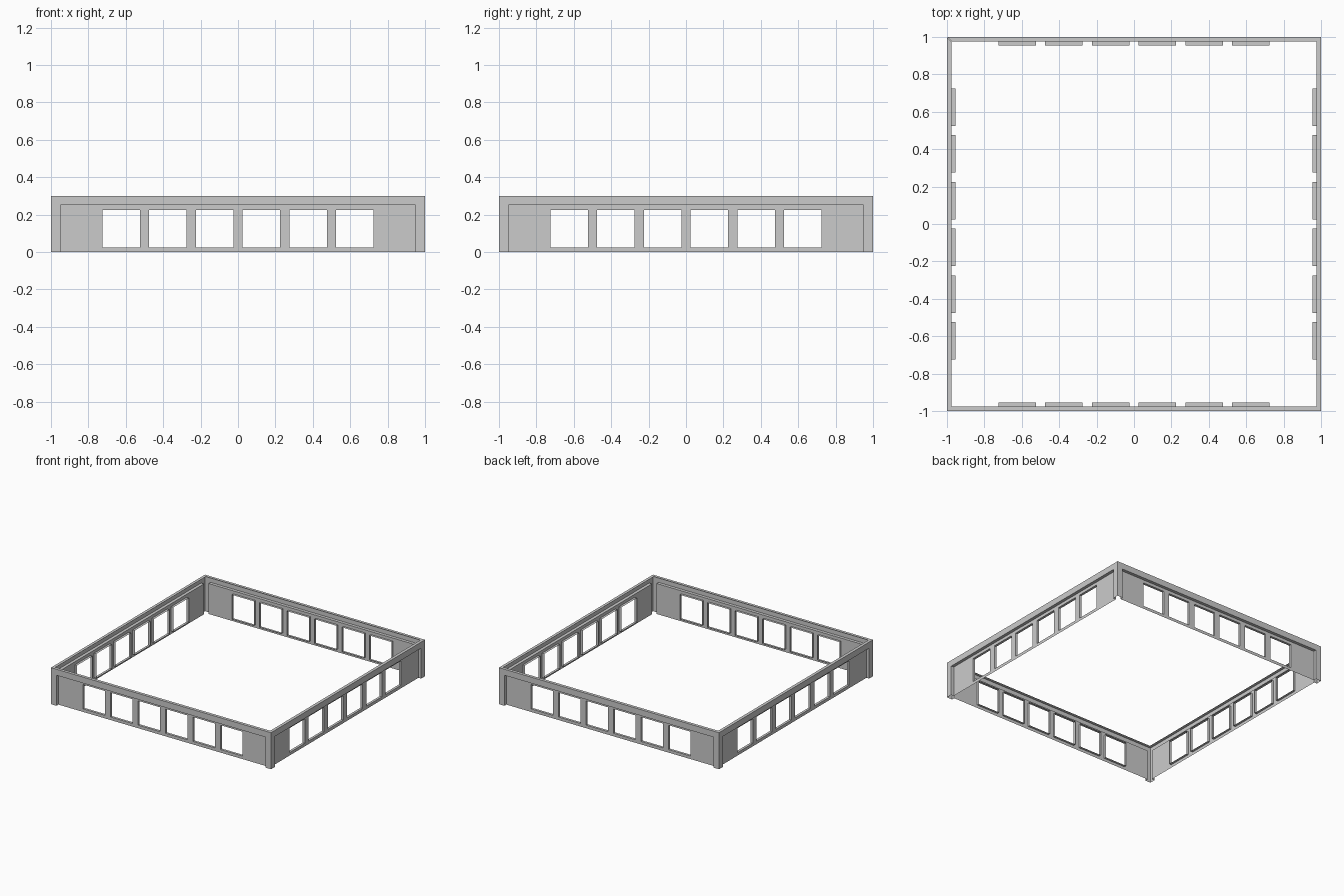
import bpy, bmesh, math
from mathutils import Matrix

if "Cube" in bpy.data.objects:
    bpy.data.objects.remove(bpy.data.objects["Cube"])

H, BAND, POST = 0.30, 0.25, 0.95        # total height, underside of band, inner edge of posts
OUT, PANEL, REVEAL = -1.0, -0.975, -0.955  # depth planes of the front wall
WIN_W, WIN_Z0, WIN_Z1 = 0.20, 0.025, 0.225
CENTRES = [-0.625 + 0.25 * i for i in range(6)]


def quad(bm, *pts):
    bm.faces.new([bm.verts.new(p) for p in pts])


def front_rect(bm, x0, x1, z0, z1, y):
    quad(bm, (x0, y, z0), (x1, y, z0), (x1, y, z1), (x0, y, z1))


def sweep_y(bm, path, y0, y1):
    """Extrude an (x, z) polyline in depth."""
    for (xa, za), (xb, zb) in zip(path, path[1:]):
        quad(bm, (xa, y0, za), (xa, y1, za), (xb, y1, zb), (xb, y0, zb))


def finish(name, bm, angle):
    bmesh.ops.remove_doubles(bm, verts=bm.verts, dist=1e-5)
    bm.transform(Matrix.Rotation(angle, 4, 'Z'))
    me = bpy.data.meshes.new(name)
    bm.to_mesh(me)
    bm.free()
    bpy.context.collection.objects.link(bpy.data.objects.new(name, me))


def surround(name, angle):
    """Corner posts, top band, their returns and the mitred rim."""
    bm = bmesh.new()
    for x0, x1 in ((-1, -POST), (POST, 1)):
        front_rect(bm, x0, x1, 0, BAND, OUT)
        front_rect(bm, x0, x1, BAND, H, OUT)
    front_rect(bm, -POST, POST, BAND, H, OUT)
    sweep_y(bm, [(-POST, 0), (-POST, BAND), (POST, BAND), (POST, 0)], OUT, PANEL)
    quad(bm, (-1, OUT, H), (1, OUT, H), (-PANEL, PANEL, H), (PANEL, PANEL, H))
    finish(name, bm, angle)


def window_panel(name, angle):
    """Recessed panel with six openings and reveals projecting inward."""
    bm = bmesh.new()
    xs = [-POST]
    for c in CENTRES:
        xs += [c - WIN_W / 2, c + WIN_W / 2]
    xs.append(POST)
    zs = [0, WIN_Z0, WIN_Z1, BAND]
    for i, (x0, x1) in enumerate(zip(xs, xs[1:])):
        for j, (z0, z1) in enumerate(zip(zs, zs[1:])):
            if i % 2 and j == 1:
                sweep_y(bm, [(x0, z0), (x1, z0), (x1, z1), (x0, z1), (x0, z0)],
                        PANEL, REVEAL)
            else:
                front_rect(bm, x0, x1, z0, z1, PANEL)
    finish(name, bm, angle)


# Four identical walls around the square
for k, side in enumerate(("front", "right", "back", "left")):
    surround(side + "_surround", k * math.pi / 2)
    window_panel(side + "_window_panel", k * math.pi / 2)
